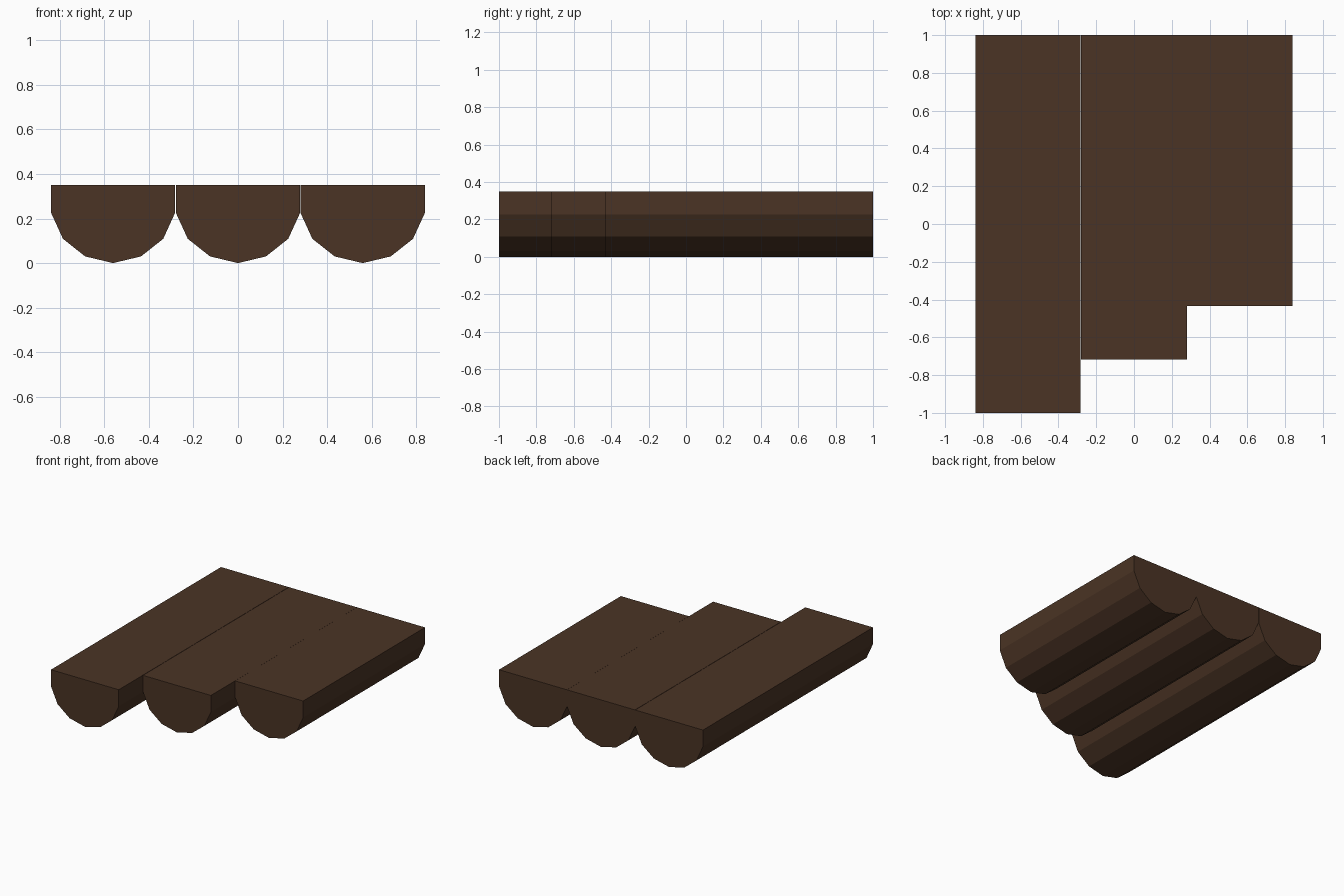
import bpy
import bmesh

if "Cube" in bpy.data.objects:
    bpy.data.objects.remove(bpy.data.objects["Cube"])

# One flat dark brown for all the wood
wood = bpy.data.materials.new("dark brown wood")
wood.diffuse_color = (0.069, 0.034, 0.018, 1.0)
wood.use_nodes = True
wood.node_tree.nodes["Principled BSDF"].inputs["Base Color"].default_value = wood.diffuse_color

# Right half of the split-log cross-section (offset from centre, height)
HALF = [(0.126, 0.03), (0.226, 0.109), (0.28, 0.227), (0.28, 0.35)]
PROFILE = [(0, 0)] + HALF + [(-x, z) for x, z in reversed(HALF)]
BACK = 1.0


def split_log(name, cx, front, half_width=0.28):
    """Half-round log, flat side up, running from front to back."""
    k = half_width / 0.28
    bm = bmesh.new()
    ring = [bm.verts.new((cx + x * k, front, z)) for x, z in PROFILE]
    face = bm.faces.new(ring)
    ext = bmesh.ops.extrude_face_region(bm, geom=[face], use_keep_orig=True)
    moved = [g for g in ext["geom"] if isinstance(g, bmesh.types.BMVert)]
    bmesh.ops.translate(bm, verts=moved, vec=(0, BACK - front, 0))
    bmesh.ops.recalc_face_normals(bm, faces=bm.faces)
    mesh = bpy.data.meshes.new(name)
    bm.to_mesh(mesh)
    bm.free()
    mesh.materials.append(wood)
    obj = bpy.data.objects.new(name, mesh)
    bpy.context.collection.objects.link(obj)


# Three logs side by side, stepped shorter to the right (hairline gap after the first)
split_log("long_log", -0.561, -1.0, 0.279)
split_log("middle_log", 0.0, -0.718, 0.2795)
split_log("short_log", 0.56, -0.434)
